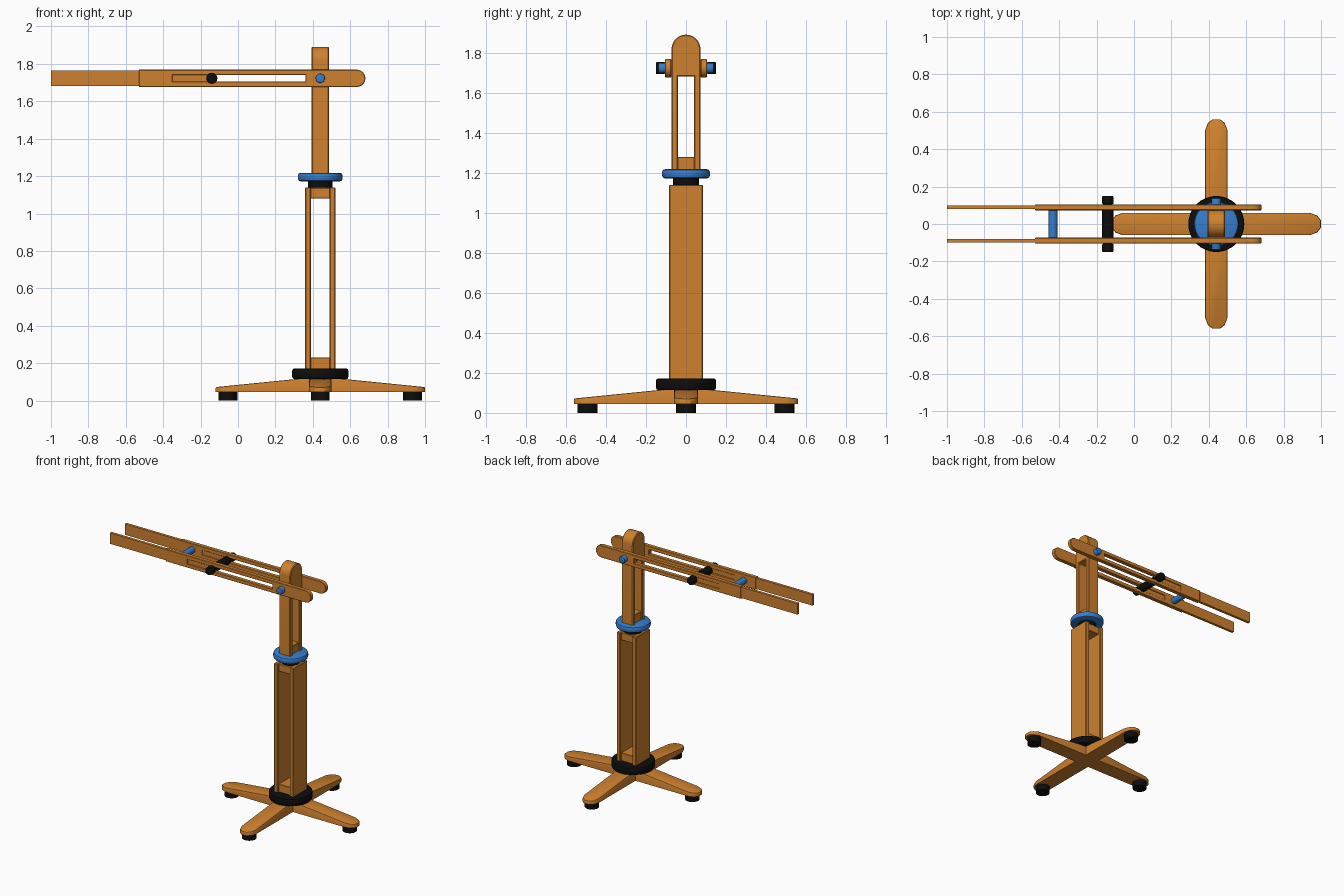
import bpy, bmesh, math
from mathutils import Matrix

if "Cube" in bpy.data.objects:
    bpy.data.objects.remove(bpy.data.objects["Cube"])

CX, ARM_Z = 0.44, 1.723   # mast axis and arm height


def material(name, rgb):
    m = bpy.data.materials.new(name)
    m.diffuse_color = (*rgb, 1)
    m.use_nodes = True
    m.node_tree.nodes["Principled BSDF"].inputs["Base Color"].default_value = m.diffuse_color
    return m


ORANGE = material("orange", (0.62, 0.22, 0.028))
BLUE = material("blue", (0.038, 0.205, 0.61))
BLACK = material("black", (0.004, 0.004, 0.004))


def finish(name, bm, mat, bevel=0.0, segments=2):
    bmesh.ops.recalc_face_normals(bm, faces=bm.faces)
    if bevel:
        edges = [e for e in bm.edges if e.calc_face_angle(0) > 0.6]
        bmesh.ops.bevel(bm, geom=edges, offset=bevel, segments=segments,
                        profile=0.5, affect='EDGES')
    me = bpy.data.meshes.new(name)
    bm.to_mesh(me)
    bm.free()
    me.materials.append(mat)
    ob = bpy.data.objects.new(name, me)
    bpy.context.collection.objects.link(ob)
    bpy.ops.object.select_all(action='DESELECT')
    ob.select_set(True)
    bpy.context.view_layer.objects.active = ob
    bpy.ops.object.shade_smooth_by_angle(angle=math.radians(35))
    return ob


def box(name, x, y, z, mat, bevel=0.004):
    bm = bmesh.new()
    bmesh.ops.create_cube(bm, size=1)
    for v in bm.verts:
        v.co = [(r[0] + r[1]) / 2 + c * (r[1] - r[0]) for r, c in zip((x, y, z), v.co)]
    return finish(name, bm, mat, bevel, 1)


def disc(name, center, radius, length, mat, axis='Z', bevel=0.0, sides=32):
    bm = bmesh.new()
    bmesh.ops.create_cone(bm, cap_ends=True, segments=sides, radius1=radius,
                          radius2=radius, depth=length)
    if axis == 'Y':
        bm.transform(Matrix.Rotation(math.pi / 2, 4, 'X'))
    bm.transform(Matrix.Translation(center))
    return finish(name, bm, mat, bevel)


def plate(name, outlines, half, place, mat, bevel=0.004):
    """Filled 2D outlines (later ones are holes), extruded by half both ways."""
    cu = bpy.data.curves.new(name, 'CURVE')
    cu.dimensions, cu.fill_mode = '2D', 'BOTH'
    cu.extrude, cu.bevel_depth, cu.offset = half - bevel, bevel, -bevel
    cu.bevel_resolution = 0
    for pts in outlines:
        s = cu.splines.new('POLY')
        s.points.add(len(pts) - 1)
        for p, q in zip(s.points, pts):
            p.co = (*q, 0, 1)
        s.use_cyclic_u = True
    tmp = bpy.data.objects.new(name + "_outline", cu)
    bpy.context.collection.objects.link(tmp)
    me = bpy.data.meshes.new_from_object(
        tmp.evaluated_get(bpy.context.evaluated_depsgraph_get()))
    bm = bmesh.new()
    bm.from_mesh(me)
    bpy.data.objects.remove(tmp)
    bpy.data.meshes.remove(me)
    bmesh.ops.remove_doubles(bm, verts=bm.verts, dist=0.0001)
    bm.transform(place)
    return finish(name, bm, mat)


def arc(cx, cy, r, a0, a1, n=14):
    return [(cx + r * math.cos(math.radians(a0 + (a1 - a0) * i / n)),
             cy + r * math.sin(math.radians(a0 + (a1 - a0) * i / n))) for i in range(n + 1)]


# Four tapering legs with round rubber feet
for i in range(4):
    turn = Matrix.Translation((CX, 0, 0)) @ Matrix.Rotation(i * math.pi / 2, 4, 'Z')
    bm = bmesh.new()
    plan = [(0, -.06), (.5, -.06), (.54, -.045), (.56, -.02),
            (.56, .02), (.54, .045), (.5, .06), (0, .06)]
    low = [bm.verts.new((x, y, .045)) for x, y in plan]
    top = [bm.verts.new((x, y, .128 - .1 * x)) for x, y in plan]
    bm.faces.new(low[::-1])
    bm.faces.new(top)
    for k in range(8):
        bm.faces.new((low[k], low[(k + 1) % 8], top[(k + 1) % 8], top[k]))
    rims = [e for e in bm.edges if e.verts[0] in top and e.verts[1] in top]
    bmesh.ops.bevel(bm, geom=rims, offset=.007, segments=2, profile=.5, affect='EDGES')
    bm.transform(turn)
    finish(f"base_leg_{i + 1}", bm, ORANGE)
    disc(f"foot_{i + 1}", turn.to_3x3() @ turn.inverted().to_3x3() @ (turn @ Matrix.Translation((.493, 0, .0235))).translation,
         .05, .047, BLACK)

# Base collar, swivel neck and blue swivel ring
disc("base_collar", (CX, 0, .143), .15, .058, BLACK, bevel=.012)
disc("swivel_neck", (CX, 0, 1.155), .065, .04, BLACK)
disc("swivel_ring", (CX, 0, 1.195), .12, .046, BLUE, bevel=.015)

# Lower column: two wide plates with spacer blocks between
for side, s in (("left", -1), ("right", 1)):
    xs = sorted((CX + s * .05, CX + s * .081))
    box(f"column_plate_{side}", xs, (-.085, .085), (.165, 1.14), ORANGE)
for name, z in (("lower", (.165, .23)), ("upper", (1.08, 1.138))):
    box(f"column_spacer_{name}", (CX - .052, CX + .052), (-.07, .07), z, ORANGE, .003)

# Upper fork with solid rounded head, plus its bottom spacer
fork = ([(.04, 1.21), (.0725, 1.21)] + arc(0, 1.818, .0725, 0, 180)
        + [(-.0725, 1.21), (-.04, 1.21), (-.04, 1.68), (.04, 1.68)])
to_yz = (Matrix.Translation((CX, 0, 0)) @ Matrix.Rotation(math.pi / 2, 4, 'Z')
         @ Matrix.Rotation(math.pi / 2, 4, 'X'))
plate("upper_fork", [fork], .047, to_yz, ORANGE, .005)
box("fork_spacer", (CX - .038, CX + .038), (-.042, .042), (1.21, 1.28), ORANGE, .003)

# Twin slotted arms with sliding extensions
arm = [(-.53, ARM_Z - .046)] + arc(.635, ARM_Z, .046, -90, 90) + [(-.53, ARM_Z + .046)]
slot = [(-.35, ARM_Z - .017), (.36, ARM_Z - .017), (.36, ARM_Z + .017), (-.35, ARM_Z + .017)]
for side, s in (("front", -1), ("back", 1)):
    to_xz = Matrix.Translation((0, s * .089, 0)) @ Matrix.Rotation(math.pi / 2, 4, 'X')
    plate(f"arm_{side}", [arm, slot], .0155, to_xz, ORANGE, .003)
    ys = (s * .089 - .01, s * .089 + .01)
    box(f"arm_extension_{side}", (-1, -.5), ys, (ARM_Z - .041, ARM_Z + .041), ORANGE, 0)
    box(f"arm_tongue_{side}", (-.36, -.14), ys, (ARM_Z - .0168, ARM_Z + .0168), ORANGE, 0)
    disc(f"clamp_knob_{side}", (-.14, s * .128, ARM_Z), .03, .046, BLACK, 'Y', .005, 16)

# Clamp bar, cross rod and pivot pin
disc("clamp_bar", (-.14, 0, ARM_Z), .03, .148, BLACK, 'Y', 0, 16)
disc("clamp_shank", (-.14, 0, ARM_Z), .016, .22, BLACK, 'Y', 0, 16)
disc("cross_rod", (-.433, 0, ARM_Z), .024, .16, BLUE, 'Y', 0, 20)
disc("pivot_pin", (CX, 0, ARM_Z), .025, .276, BLUE, 'Y', .004, 20)
